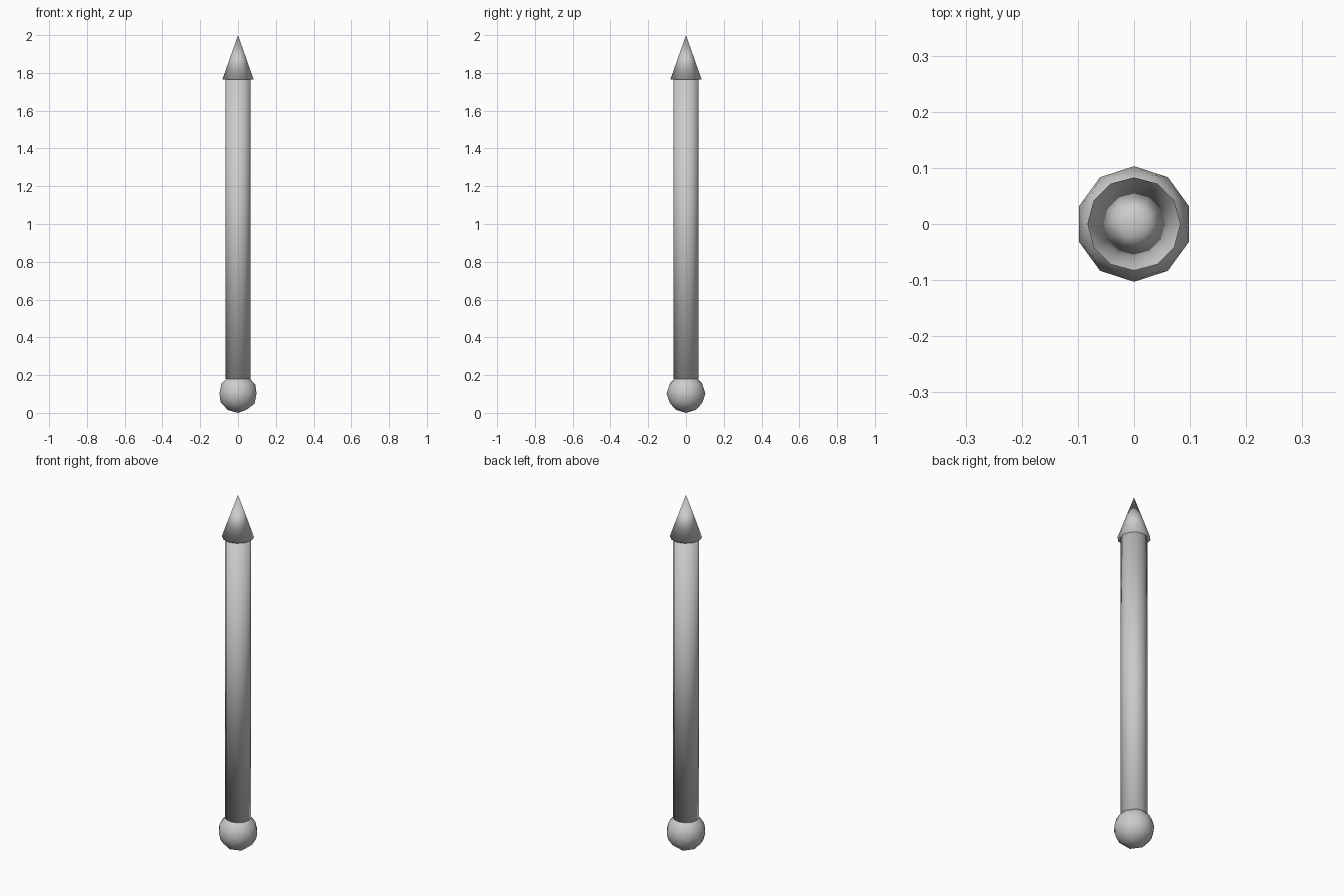
import bpy

if "Cube" in bpy.data.objects:
    bpy.data.objects.remove(bpy.data.objects["Cube"])

BALL_R = 0.103
SHAFT_R = 0.067
TIP_R = 0.083
SHAFT_BOTTOM, TIP_BASE, TOP = 0.18, 1.764, 2.0


def finish(name):
    """Name the new part and smooth it all over, rims included."""
    ob = bpy.context.object
    ob.name = name
    bpy.ops.object.shade_smooth()
    return ob


# Ball at the foot
bpy.ops.mesh.primitive_ico_sphere_add(subdivisions=2, radius=BALL_R,
                                      location=(0, 0, BALL_R))
finish("ball_end")

# Long twelve-sided shaft
bpy.ops.mesh.primitive_cylinder_add(vertices=12, radius=SHAFT_R,
                                    depth=TIP_BASE - SHAFT_BOTTOM,
                                    location=(0, 0, (TIP_BASE + SHAFT_BOTTOM) / 2))
finish("shaft")

# Pointed tip, slightly wider than the shaft
bpy.ops.mesh.primitive_cone_add(vertices=12, radius1=TIP_R, radius2=0,
                                depth=TOP - TIP_BASE,
                                location=(0, 0, (TOP + TIP_BASE) / 2))
finish("pointed_tip")
